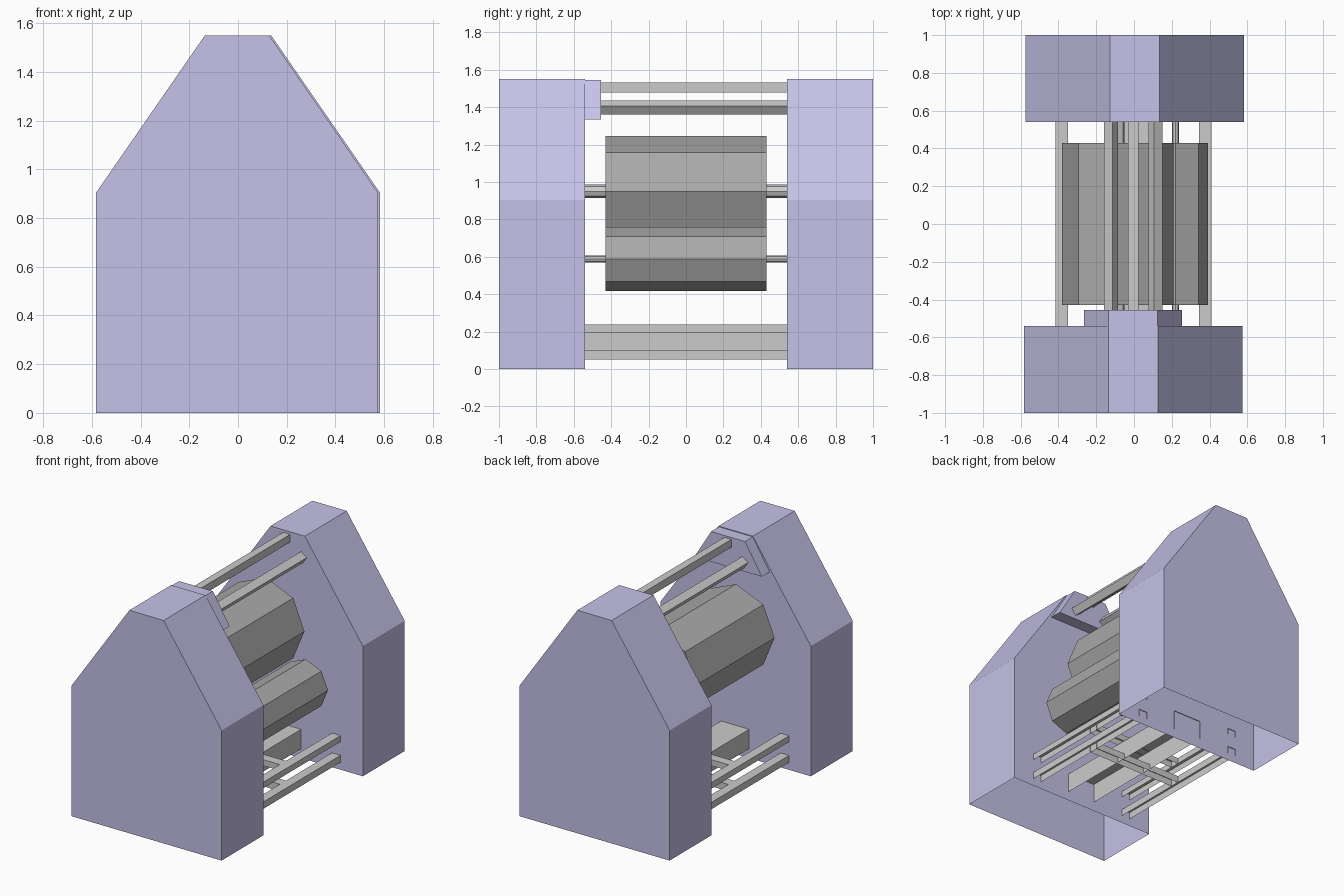
import bpy, bmesh
from math import cos, sin, pi, radians

if "Cube" in bpy.data.objects:
    bpy.data.objects.remove(bpy.data.objects["Cube"])


def material(name, color):
    m = bpy.data.materials.new(name)
    m.diffuse_color = (*color, 1)
    m.use_nodes = True
    m.node_tree.nodes["Principled BSDF"].inputs["Base Color"].default_value = m.diffuse_color
    return m


PURPLE = material("purple_paint", (0.56, 0.54, 0.80))
DARK = material("dark_grey", (0.40, 0.40, 0.40))
STEEL = material("steel_grey", (0.55, 0.58, 0.57))


def prism(name, pts, y0, y1, mat, closed=True, caps=True):
    """Extrude an (x, z) profile along y; closed=False leaves the last side open."""
    bm = bmesh.new()
    a = [bm.verts.new((x, y0, z)) for x, z in pts]
    b = [bm.verts.new((x, y1, z)) for x, z in pts]
    n = len(pts)
    for i in range(n if closed else n - 1):
        j = (i + 1) % n
        bm.faces.new((a[i], a[j], b[j], b[i]))
    if caps:
        bm.faces.new(a)
        bm.faces.new(b)
    bmesh.ops.recalc_face_normals(bm, faces=bm.faces)
    me = bpy.data.meshes.new(name)
    bm.to_mesh(me)
    bm.free()
    ob = bpy.data.objects.new(name, me)
    me.materials.append(mat)
    bpy.context.collection.objects.link(ob)
    return ob


def ngon(cx, cz, r, n, start=0.0):
    return [(cx + r * cos(start + 2 * pi * i / n), cz + r * sin(start + 2 * pi * i / n))
            for i in range(n)]


def channel(name, x, half, z0, z1, y0, y1):
    """Open-bottomed channel section."""
    return prism(name, [(x - half, z0), (x - half, z1), (x + half, z1), (x + half, z0)],
                 y0, y1, STEEL, closed=False, caps=False)


# Gabled end housings, open underneath
for label, side in (("front", -1), ("back", 1)):
    dx = 0.004 * side
    gable = [(-0.578, 0), (-0.578, 0.905), (-0.132, 1.55),
             (0.132, 1.55), (0.578, 0.905), (0.578, 0)]
    prism(label + "_housing", [(x + dx, z) for x, z in gable],
          min(side, 0.54 * side), max(side, 0.54 * side), PURPLE, closed=False)

# Raised plate at the top of the front housing
prism("gable_plate", [(-0.265, 1.335), (-0.135, 1.545), (0.125, 1.545), (0.255, 1.335)],
      -0.54, -0.455, PURPLE)

# Eight-sided drums and their axles
for label, x, z, r, axle in (("upper", -0.085, 0.95, 0.295, 0.036),
                             ("lower", 0.22, 0.588, 0.171, 0.018)):
    prism(label + "_drum", ngon(x, z, r, 8), -0.43, 0.43, DARK)
    prism(label + "_axle", ngon(x, z, axle, 8), -0.545, 0.545, STEEL)

# Square tie bars near the ridge
half_diag = 0.054 / 2 ** 0.5
for label, x, z, turn in (("ridge_bar", -0.004, 1.505, 0),
                          ("right_bar", 0.114, 1.398, -34),
                          ("left_bar", -0.122, 1.398, 34)):
    prism(label, ngon(x, z, half_diag, 4, radians(45 + turn)), -0.545, 0.545, STEEL)

# Base frame: two levels of side rails with a cross member, and a central channel
for label, z0, z1 in (("lower", 0.052, 0.10), ("upper", 0.195, 0.237)):
    for side, x in (("left", -0.382), ("right", 0.378)):
        channel(f"{label}_{side}_rail", x, 0.033, z0, z1, -0.545, 0.545)
    cross = channel(label + "_cross_member", 0, 0.033, z0, z1, -0.35, 0.35)
    cross.rotation_euler.z = pi / 2
channel("central_channel", 0, 0.108, 0.065, 0.20, -0.545, 0.545)
